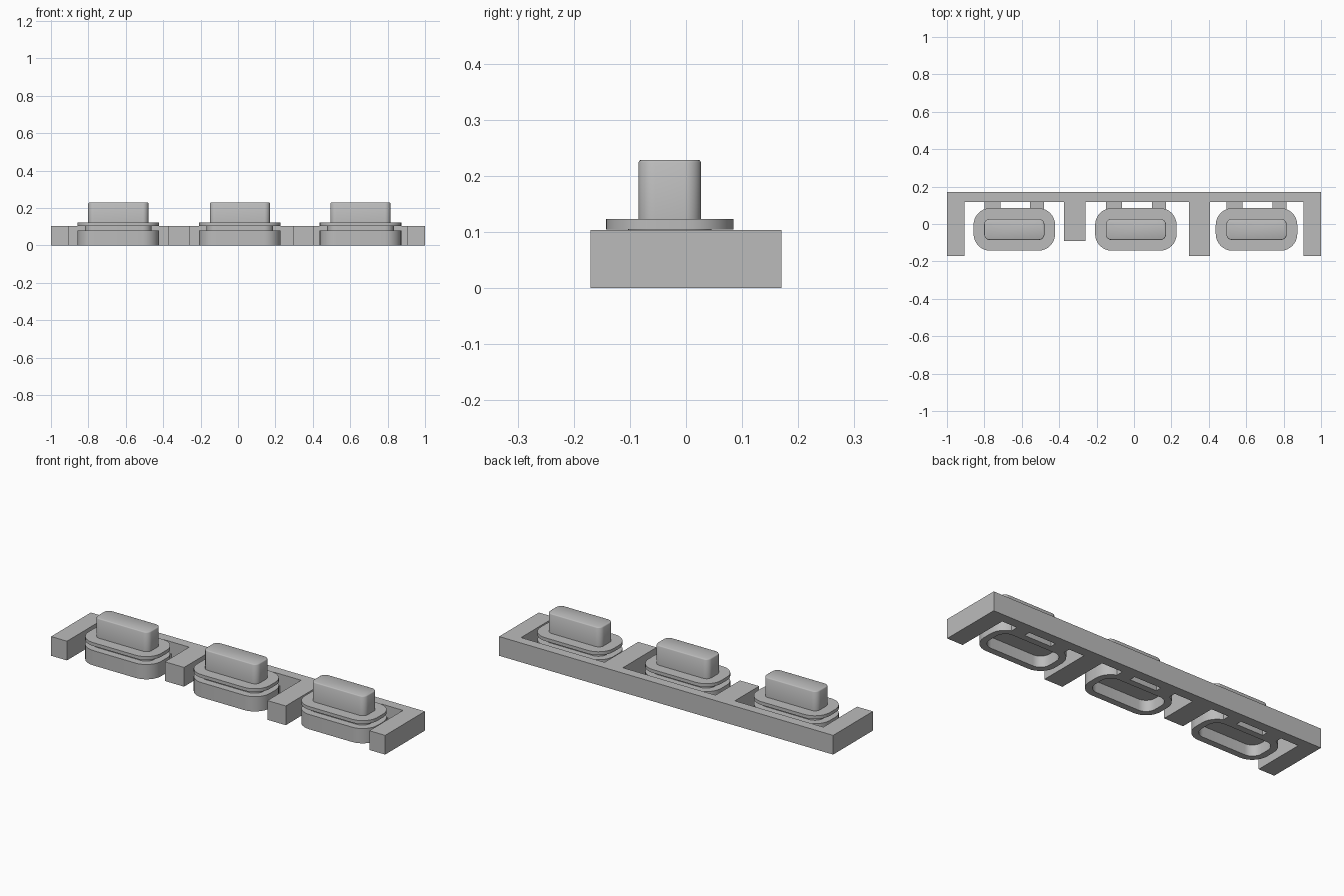
import bpy
import bmesh
import math

if "Cube" in bpy.data.objects:
    bpy.data.objects.remove(bpy.data.objects["Cube"], do_unlink=True)

grey = bpy.data.materials.new("plain_grey")
grey.use_nodes = True
grey.diffuse_color = (0.5, 0.5, 0.5, 1)
grey.node_tree.nodes["Principled BSDF"].inputs["Base Color"].default_value = (0.5, 0.5, 0.5, 1)


def finish(name, bm, smooth=False):
    """Turn a bmesh into a named grey object."""
    bmesh.ops.recalc_face_normals(bm, faces=bm.faces)
    mesh = bpy.data.meshes.new(name)
    bm.to_mesh(mesh)
    bm.free()
    mesh.materials.append(grey)
    obj = bpy.data.objects.new(name, mesh)
    bpy.context.collection.objects.link(obj)
    if smooth:
        bpy.ops.object.select_all(action='DESELECT')
        obj.select_set(True)
        bpy.context.view_layer.objects.active = obj
        bpy.ops.object.shade_smooth_by_angle(angle=math.radians(35))
    return obj


def extrude(name, outline, z0, z1):
    """Prism with the given plan outline."""
    bm = bmesh.new()
    face = bm.faces.new([bm.verts.new((x, y, z0)) for x, y in outline])
    new = bmesh.ops.extrude_face_region(bm, geom=[face])["geom"]
    bmesh.ops.translate(bm, vec=(0, 0, z1 - z0),
                        verts=[v for v in new if isinstance(v, bmesh.types.BMVert)])
    return finish(name, bm)


def rounded_outline(cx, cy, hx, hy, r, steps=8):
    points = []
    for i, (sx, sy) in enumerate([(1, 1), (-1, 1), (-1, -1), (1, -1)]):
        for k in range(steps + 1):
            a = math.pi / 2 * (i + k / steps)
            points.append((cx + sx * (hx - r) + r * math.cos(a),
                           cy + sy * (hy - r) + r * math.sin(a)))
    return points


def loft(name, cx, cy, hx, hy, r, levels):
    """Rounded-rectangle body; levels are (inset, height) from one end to the other."""
    bm = bmesh.new()
    loops = []
    for inset, z in levels:
        plan = rounded_outline(cx, cy, hx - inset, hy - inset, r - inset)
        loops.append([bm.verts.new((x, y, z)) for x, y in plan])
    for a, b in zip(loops, loops[1:]):
        for i in range(len(a)):
            j = (i + 1) % len(a)
            bm.faces.new((a[i], a[j], b[j], b[i]))
    bm.faces.new(loops[0])
    bm.faces.new(loops[-1])
    return finish(name, bm, smooth=True)


# Comb-shaped frame: back bar with four forward arms
BACK, BAR, FRONT = 0.17, 0.118, -0.17
arms = [(-1, -0.905, FRONT), (-0.375, -0.26, -0.09),
        (0.295, 0.405, FRONT), (0.905, 1, FRONT)]
outline = [(1, BACK), (-1, BACK)]
for left, right, tip in arms:
    outline += [(left, BAR), (left, tip), (right, tip), (right, BAR)]
outline = [p for p in outline if p not in ((-1, BAR), (1, BAR))]
extrude("comb_frame", outline, 0, 0.104)

# Three buttons, each held to the frame by two low tabs
CY = -0.029
for label, cx in (("right", -0.64), ("middle", 0.01), ("left", 0.655)):
    # Hollow base, open underneath
    loft(label + "_button_base", cx, CY, 0.218, 0.114, 0.09,
         [(0.035, 0.06), (0.035, 0), (0, 0), (0, 0.08)])
    # Recessed neck between base and flange
    loft(label + "_button_neck", cx, CY, 0.178, 0.074, 0.05,
         [(0, 0.08), (0, 0.105)])
    loft(label + "_button_flange", cx, CY, 0.218, 0.114, 0.09,
         [(0, 0.105), (0, 0.123)])
    # Raised key with softened top edge
    loft(label + "_button_key", cx, CY, 0.161, 0.056, 0.03,
         [(0, 0.123), (0, 0.224), (0.002, 0.2275), (0.005, 0.229)])
    for side, x0, x1 in (("right", -0.16, -0.075), ("left", 0.085, 0.16)):
        extrude(f"{label}_button_{side}_tab",
                [(cx + x0, 0.08), (cx + x1, 0.08), (cx + x1, BAR), (cx + x0, BAR)],
                0, 0.04)
